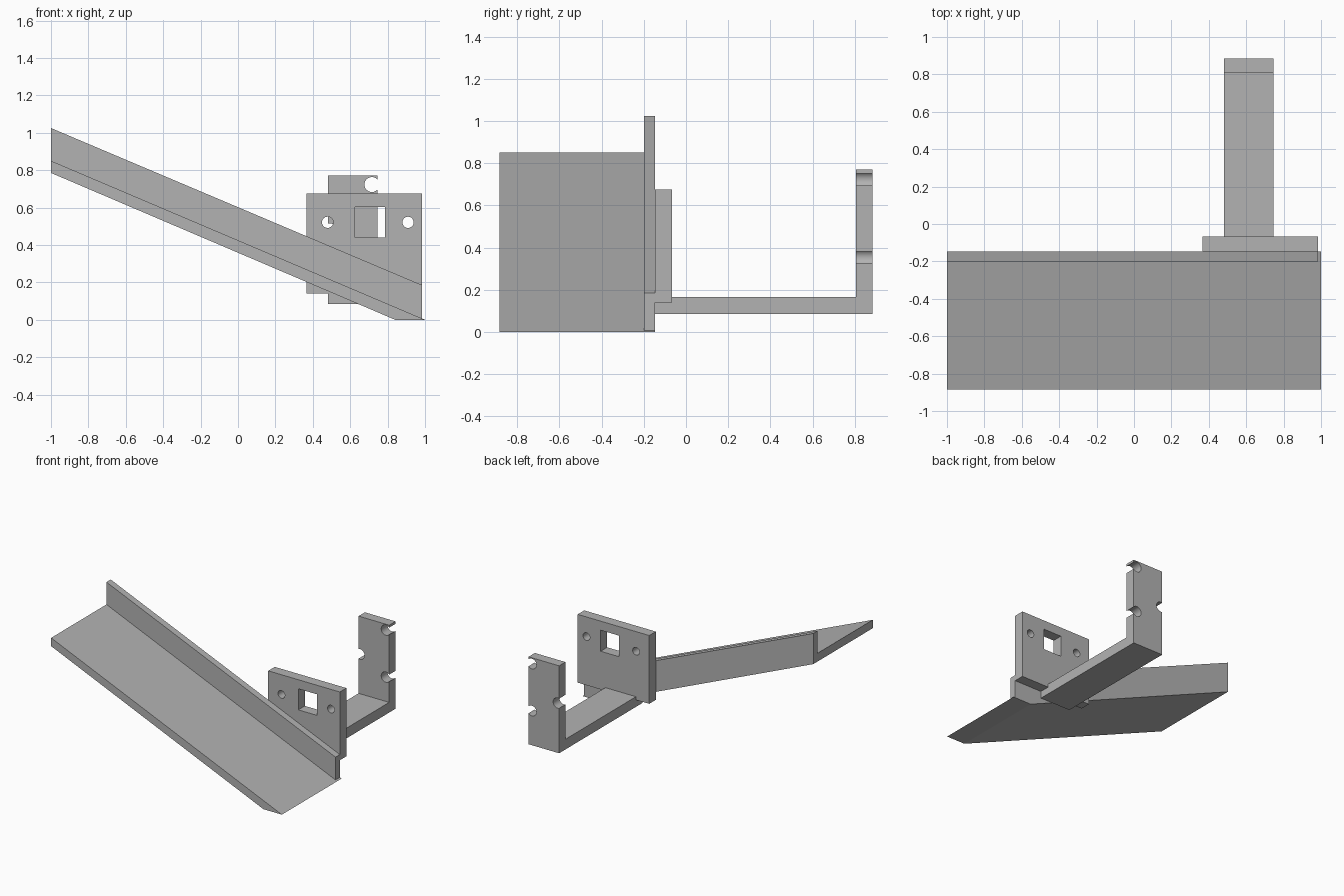
import bpy
import bmesh
from math import radians
from mathutils import Vector, Matrix

if "Cube" in bpy.data.objects:
    bpy.data.objects.remove(bpy.data.objects["Cube"])

grey = bpy.data.materials.new("plain_grey")
grey.use_nodes = True
COLOUR = (0.45, 0.45, 0.45, 1)
grey.diffuse_color = COLOUR
grey.node_tree.nodes["Principled BSDF"].inputs["Base Color"].default_value = COLOUR


def finish(bm, name):
    bmesh.ops.recalc_face_normals(bm, faces=bm.faces)
    mesh = bpy.data.meshes.new(name)
    bm.to_mesh(mesh)
    bm.free()
    mesh.materials.append(grey)
    obj = bpy.data.objects.new(name, mesh)
    bpy.context.collection.objects.link(obj)
    return obj


def prism(name, profile, axis, start, end):
    """Extrude a flat profile: (x, z) points along y, or (y, z) points along x."""
    bm = bmesh.new()
    place = (lambda a, b: (start, a, b)) if axis == "x" else (lambda a, b: (a, start, b))
    face = bm.faces.new([bm.verts.new(place(a, b)) for a, b in profile])
    moved = bmesh.ops.extrude_face_region(bm, geom=[face])["geom"]
    step = Vector((1, 0, 0)) if axis == "x" else Vector((0, 1, 0))
    bmesh.ops.translate(bm, vec=step * (end - start),
                        verts=[v for v in moved if isinstance(v, bmesh.types.BMVert)])
    return finish(bm, name)


def rect(left, right, low, high):
    return [(left, low), (right, low), (right, high), (left, high)]


def drill(name, x, y, z, radius):
    """Round cutter running along y."""
    bm = bmesh.new()
    bmesh.ops.create_cone(bm, cap_ends=True, segments=32, radius1=radius, radius2=radius,
                          depth=0.3, matrix=Matrix.Translation((x, y, z))
                          @ Matrix.Rotation(radians(90), 4, "X"))
    return finish(bm, name)


def cut(target, cutters):
    for cutter in cutters:
        mod = target.modifiers.new("cut", "BOOLEAN")
        mod.operation = "DIFFERENCE"
        mod.solver = "EXACT"
        mod.object = cutter
    bpy.context.view_layer.update()
    graph = bpy.context.evaluated_depsgraph_get()
    mesh = bpy.data.meshes.new_from_object(target.evaluated_get(graph))
    target.modifiers.clear()
    target.data = mesh
    for cutter in cutters:
        bpy.data.objects.remove(cutter)
    # Smooth the bores, keep the edges sharp
    bpy.ops.object.select_all(action="DESELECT")
    target.select_set(True)
    bpy.context.view_layer.objects.active = target
    bpy.ops.object.shade_smooth_by_angle(angle=radians(30))


FRONT, WALL, SEAM, PLATE_BACK, UPRIGHT, BACK = -0.885, -0.2, -0.147, -0.066, 0.807, 0.885

# Sloping tray floor and the wall along its back edge
prism("tray_floor", [(-1, 0.85), (-1, 0.785), (0.84, 0), (1, 0)], "y", FRONT, SEAM)
prism("tray_wall", [(-1, 0.85), (0.985, 0.006), (0.985, 0.185), (-1, 1.025)], "y", WALL, SEAM)

# Mounting plate with a square window and two bolt holes
plate = prism("mounting_plate", rect(0.365, 0.985, 0.14, 0.675), "y", SEAM, PLATE_BACK)
cut(plate, [drill("bolt_cutter", x, -0.1, 0.521, 0.03) for x in (0.479, 0.909)]
    + [prism("window_cutter", rect(0.626, 0.786, 0.439, 0.604), "y", -0.3, 0.1)])

# Arm and upright in one bent piece, with round notches in the upright's edges
arm = prism("bent_arm", [(SEAM, 0.085), (BACK, 0.085), (BACK, 0.77), (UPRIGHT, 0.77),
                         (UPRIGHT, 0.165), (PLATE_BACK, 0.165), (PLATE_BACK, 0.14),
                         (SEAM, 0.14)], "x", 0.48, 0.745)
cut(arm, [drill("notch_cutter", x, 0.85, z, 0.04)
          for x, z in ((0.716, 0.723), (0.716, 0.355), (0.492, 0.475))])
